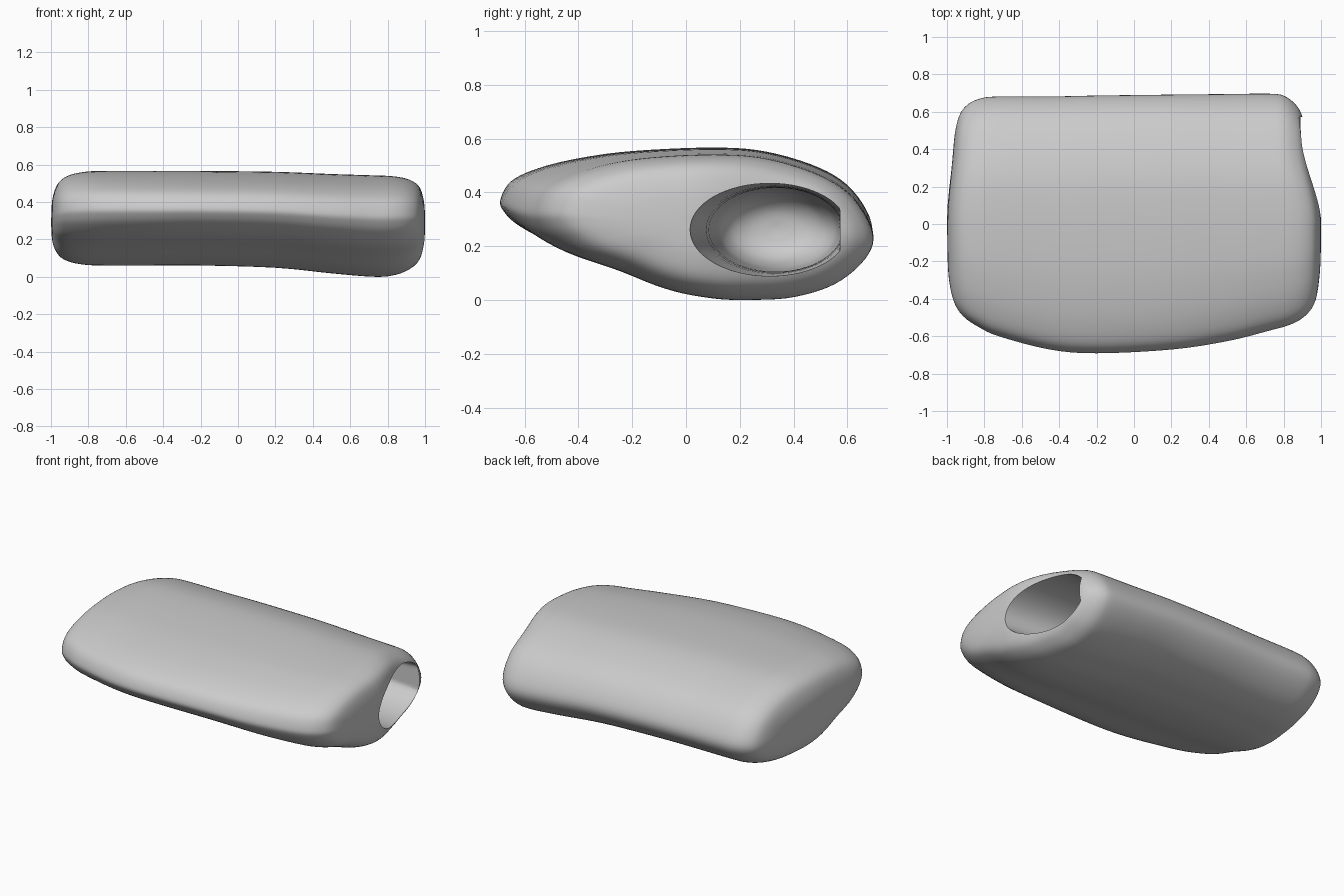
import bpy, bmesh, math

cube = bpy.data.objects.get("Cube")
if cube:
    bpy.data.objects.remove(cube, do_unlink=True)

grey = bpy.data.materials.new("plain grey")
grey.use_nodes = True
grey.diffuse_color = (0.6, 0.6, 0.6, 1)
grey.node_tree.nodes["Principled BSDF"].inputs["Base Color"].default_value = (0.6, 0.6, 0.6, 1)


def spline(points, steps, closed=False):
    """Smooth curve through points of any dimension."""
    count = len(points)
    pick = (lambda i: points[i % count]) if closed else (lambda i: points[max(0, min(count - 1, i))])
    result = []
    for i in range(count if closed else count - 1):
        for s in range(steps):
            t = s / steps
            result.append(tuple(
                b + 0.5 * t * (c - a + t * (2 * a - 5 * b + 4 * c - d + t * (3 * (b - c) + d - a)))
                for a, b, c, d in zip(pick(i - 1), pick(i), pick(i + 1), pick(i + 2))))
    if not closed:
        result.append(tuple(points[-1]))
    return result


def smoothstep(low, high, value):
    t = max(0, min(1, (value - low) / (high - low)))
    return t * t * (3 - 2 * t)


def loft(name, rings):
    """Skin a list of equal rings and close both ends."""
    bm = bmesh.new()
    loops = [[bm.verts.new(p) for p in ring] for ring in rings]
    for one, two in zip(loops, loops[1:]):
        for i in range(len(one)):
            j = (i + 1) % len(one)
            bm.faces.new((one[i], one[j], two[j], two[i]))
    bm.faces.new(loops[0])
    bm.faces.new(loops[-1])
    bmesh.ops.recalc_face_normals(bm, faces=bm.faces)
    mesh = bpy.data.meshes.new(name)
    bm.to_mesh(mesh)
    bm.free()
    mesh.materials.append(grey)
    obj = bpy.data.objects.new(name, mesh)
    bpy.context.collection.objects.link(obj)
    return obj


# Teardrop cross-section (y, z): thin nose in front, thick round back
section = spline([
    (-.69, .37), (-.65, .44), (-.55, .488), (-.4, .525), (-.2, .552), (.1, .565),
    (.3, .55), (.5, .49), (.62, .41), (.69, .29), (.66, .2), (.55, .115),
    (.4, .07), (.25, .06), (.1, .065), (-.1, .1), (-.3, .16), (-.5, .215),
    (-.62, .275), (-.675, .325)], 5, closed=True)

# Stations along the body: x, front reach, back reach, drop, size
stations = spline([
    (-1, .52, .68, 0, .02), (-.998, .52, .68, 0, .3), (-.992, .52, .68, 0, .6),
    (-.965, .52, .68, 0, .82), (-.915, .535, .68, 0, .93), (-.83, .56, .68, 0, .985),
    (-.72, .6, .68, 0, 1), (-.45, .67, .68, 0, 1), (-.2, .69, .685, 0, 1),
    (.2, .67, .69, .012, 1), (.5, .625, .693, .042, 1), (.72, .57, .695, .06, 1),
    (.84, .545, .695, .06, .985), (.92, .53, .695, .055, .93), (.97, .52, .695, .05, .82),
    (.993, .51, .695, .045, .6), (1, .51, .695, .04, .3), (1, .51, .695, .04, .02)], 4)


def body_ring(station):
    x, front, back, drop, size = station
    ring = []
    for y, z in section:
        y *= (front if y < 0 else back) / .69
        z -= drop * (1 - .6 * (z - .06) / .5)
        y = .1 + (y - .1) * size
        z = .28 + (z - .28) * size ** 1.4
        # The ends lean inward towards the back
        lean = .075 if x > 0 else .03
        cap = smoothstep(.7, .95, abs(x))
        shift = lean * cap * smoothstep(0, .45, y)
        ring.append((x - math.copysign(shift, x), y, z))
    return ring


body = loft("body", [body_ring(s) for s in stations])

# Tapered oval socket with a flat back wall and a domed bottom
socket = spline([(1.1, .305, .3, .175), (.9, .315, .29, .172), (.4, .33, .255, .158),
                 (-.4, .34, .23, .15), (-.6, .34, .2, .13), (-.68, .34, .12, .08),
                 (-.7, .34, .01, .01)], 4)
SIDES = 64
cutter = loft("socket_cutter", [
    [(x, min(.573, yc + ry * math.cos(a)), .26 + rz * math.sin(a))
     for a in (math.tau * i / SIDES for i in range(SIDES))]
    for x, yc, ry, rz in socket])
cutter.hide_render = True

cut = body.modifiers.new("socket", 'BOOLEAN')
cut.operation = 'DIFFERENCE'
cut.solver = 'EXACT'
cut.object = cutter
bpy.context.view_layer.objects.active = body
body.select_set(True)
cutter.select_set(False)
bpy.ops.object.modifier_apply(modifier=cut.name)
bpy.data.objects.remove(cutter, do_unlink=True)

bpy.ops.object.shade_smooth_by_angle(angle=math.radians(35))
# Rest the body on the ground
lowest = min(v.co.z for v in body.data.vertices)
for v in body.data.vertices:
    v.co.z -= lowest
